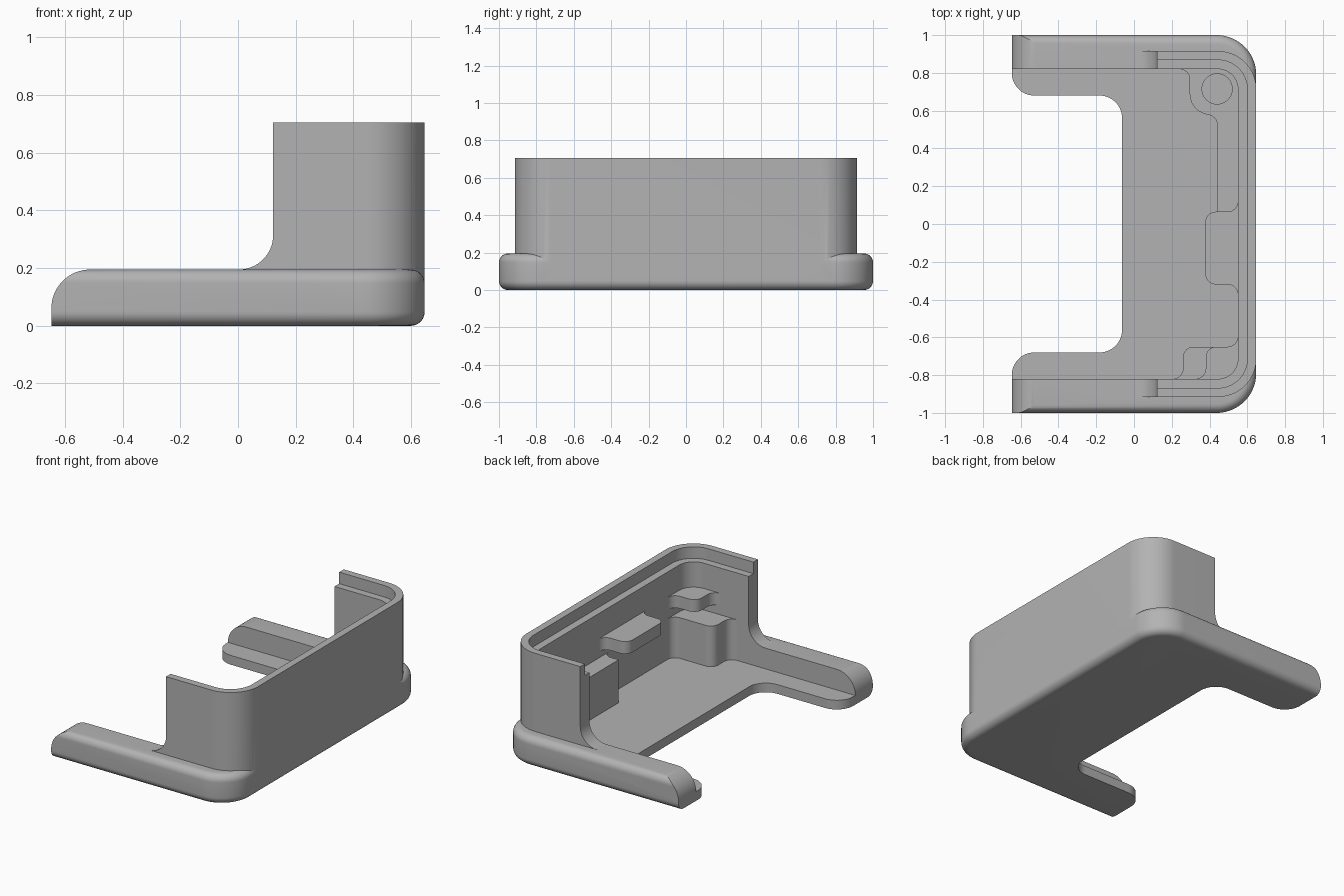
import bpy, bmesh, math
from mathutils import Vector

cube = bpy.data.objects.get("Cube")
if cube:
    bpy.data.objects.remove(cube)

XR = 0.647     # half length in x
RAIL_Z = 0.195
FLOOR_Z = 0.06

grey = bpy.data.materials.new("plain grey")
grey.use_nodes = True
grey.diffuse_color = (0.45, 0.45, 0.45, 1)
grey.node_tree.nodes["Principled BSDF"].inputs["Base Color"].default_value = (0.45, 0.45, 0.45, 1)


def rounded(points, seg=10):
    """Polygon outline from (u, v[, radius]) corners, with filleted corners."""
    pts = [Vector(p[:2]) for p in points]
    out = []
    for i, p in enumerate(points):
        c, r = pts[i], (p[2] if len(p) > 2 else 0)
        if r == 0:
            out.append(c)
            continue
        a = (pts[i - 1] - c).normalized()
        b = (pts[(i + 1) % len(pts)] - c).normalized()
        half = a.angle(b) / 2
        mid = c + (a + b).normalized() * (r / math.sin(half))
        start = c + a * (r / math.tan(half)) - mid
        end = c + b * (r / math.tan(half)) - mid
        sweep = math.atan2(start.x * end.y - start.y * end.x, start.dot(end))
        for k in range(seg + 1):
            t = sweep * k / seg
            out.append(mid + Vector((start.x * math.cos(t) - start.y * math.sin(t),
                                     start.x * math.sin(t) + start.y * math.cos(t))))
    return out


def prism(name, outline, lo, hi, axis="z", bevel=None):
    """Extrude an outline along z (plan) or along y (side profile)."""
    bm = bmesh.new()
    place = (lambda p: (p.x, p.y, lo)) if axis == "z" else (lambda p: (p.x, lo, p.y))
    face = bm.faces.new([bm.verts.new(place(p)) for p in outline])
    top = bmesh.ops.extrude_face_region(bm, geom=[face])["geom"]
    shift = (0, 0, hi - lo) if axis == "z" else (0, hi - lo, 0)
    bmesh.ops.translate(bm, vec=shift, verts=[g for g in top if isinstance(g, bmesh.types.BMVert)])
    bmesh.ops.recalc_face_normals(bm, faces=bm.faces)
    if bevel:
        # round the top and bottom rims, leaving the open -x end sharp
        rim = [e for e in bm.edges
               if abs(e.verts[0].co.z - e.verts[1].co.z) < 1e-6
               and max(v.co.x for v in e.verts) > -XR + 0.01]
        bmesh.ops.bevel(bm, geom=rim, offset=bevel, segments=8, profile=0.5, affect="EDGES")
    mesh = bpy.data.meshes.new(name)
    bm.to_mesh(mesh)
    bm.free()
    ob = bpy.data.objects.new(name, mesh)
    bpy.context.collection.objects.link(ob)
    mesh.materials.append(grey)
    return ob


def combine(target, tool, operation):
    mod = target.modifiers.new("combine", "BOOLEAN")
    mod.operation, mod.object, mod.solver = operation, tool, "EXACT"
    bpy.ops.object.select_all(action="DESELECT")
    bpy.context.view_layer.objects.active = target
    target.select_set(True)
    bpy.ops.object.modifier_apply(modifier=mod.name)
    bpy.data.objects.remove(tool)


def u_shape(left, right, half, r):
    """Rectangle with its two +x corners rounded."""
    return rounded([(left, -half), (right, -half, r), (right, half, r), (left, half)], 20)


# Base tray with rounded rims
housing = prism("housing", u_shape(-XR, XR, 1.0, 0.21), 0, RAIL_Z, bevel=0.048)

# Rounded tips of the side rails
tip = rounded([(-0.9, FLOOR_Z), (-XR, FLOOR_Z), (-XR, RAIL_Z, 0.134), (-0.45, RAIL_Z),
               (-0.45, 0.4), (-0.9, 0.4)], 16)
combine(housing, prism("tip_cutter", tip, -1.2, 1.2, "y"), "DIFFERENCE")

# Upper wall, with curved sweeps down to the rails
wall = prism("wall", u_shape(0, XR, 0.915, 0.2), 0.055, 0.705)
sweep = rounded([(-0.2, RAIL_Z), (0.122, RAIL_Z, 0.12), (0.122, 0.9), (-0.2, 0.9)], 16)
combine(wall, prism("sweep_cutter", sweep, -1.2, 1.2, "y"), "DIFFERENCE")
combine(housing, wall, "UNION")

# Inner cavity and the stepped ledge near the top of the wall
combine(housing, prism("cavity_cutter", u_shape(-1, 0.55, 0.82, 0.105), FLOOR_Z, 1), "DIFFERENCE")
combine(housing, prism("ledge_cutter", u_shape(-1, 0.6, 0.868, 0.155), 0.63, 1), "DIFFERENCE")

# Notch between the two arms of the floor
notch = rounded([(-1, -0.81), (-XR, -0.81), (-XR, -0.68, 0.12), (-0.063, -0.68, 0.12),
                 (-0.063, 0.68, 0.12), (-XR, 0.68, 0.12), (-XR, 0.81), (-1, 0.81)], 14)
combine(housing, prism("notch_cutter", notch, -0.2, 0.5), "DIFFERENCE")


# Front corner: floor support and the smaller clip above it
def front_corner(x):
    return rounded([(x - 0.07, -0.84), (x - 0.07, -0.82), (x, -0.82, 0.055), (x, -0.65, 0.055),
                    (0.55, -0.65, 0.055), (0.55, -0.58), (0.57, -0.58), (0.57, -0.84)])


parts = [housing,
         prism("front_support", front_corner(0.26), 0.04, 0.325),
         prism("front_clip", front_corner(0.38), 0.385, 0.465)]

# Middle clip on the long wall
parts.append(prism("middle_clip", rounded(
    [(0.57, 0.13), (0.55, 0.13), (0.55, 0.065, 0.055), (0.378, 0.065, 0.055),
     (0.378, -0.32, 0.055), (0.55, -0.32, 0.055), (0.55, -0.385), (0.57, -0.385)]), 0.385, 0.465))

# Back support with a screw hole
back = prism("back_support", rounded(
    [(0.57, 0), (0.55, 0), (0.55, 0.065, 0.055), (0.44, 0.065), (0.44, 0.565, 0.05),
     (0.295, 0.605, 0.11), (0.295, 0.82, 0.055), (0.23, 0.82), (0.23, 0.84), (0.57, 0.84)]),
    0.04, 0.34)
circle = [Vector((0.44 + 0.08 * math.cos(k * math.pi / 16), 0.715 + 0.08 * math.sin(k * math.pi / 16)))
          for k in range(32)]
combine(back, prism("hole_cutter", circle, 0.14, 0.6), "DIFFERENCE")
parts.append(back)

# Smooth curved faces, keep corners sharp
bpy.ops.object.select_all(action="DESELECT")
for ob in parts:
    ob.select_set(True)
bpy.context.view_layer.objects.active = housing
bpy.ops.object.shade_smooth_by_angle(angle=math.radians(30))
